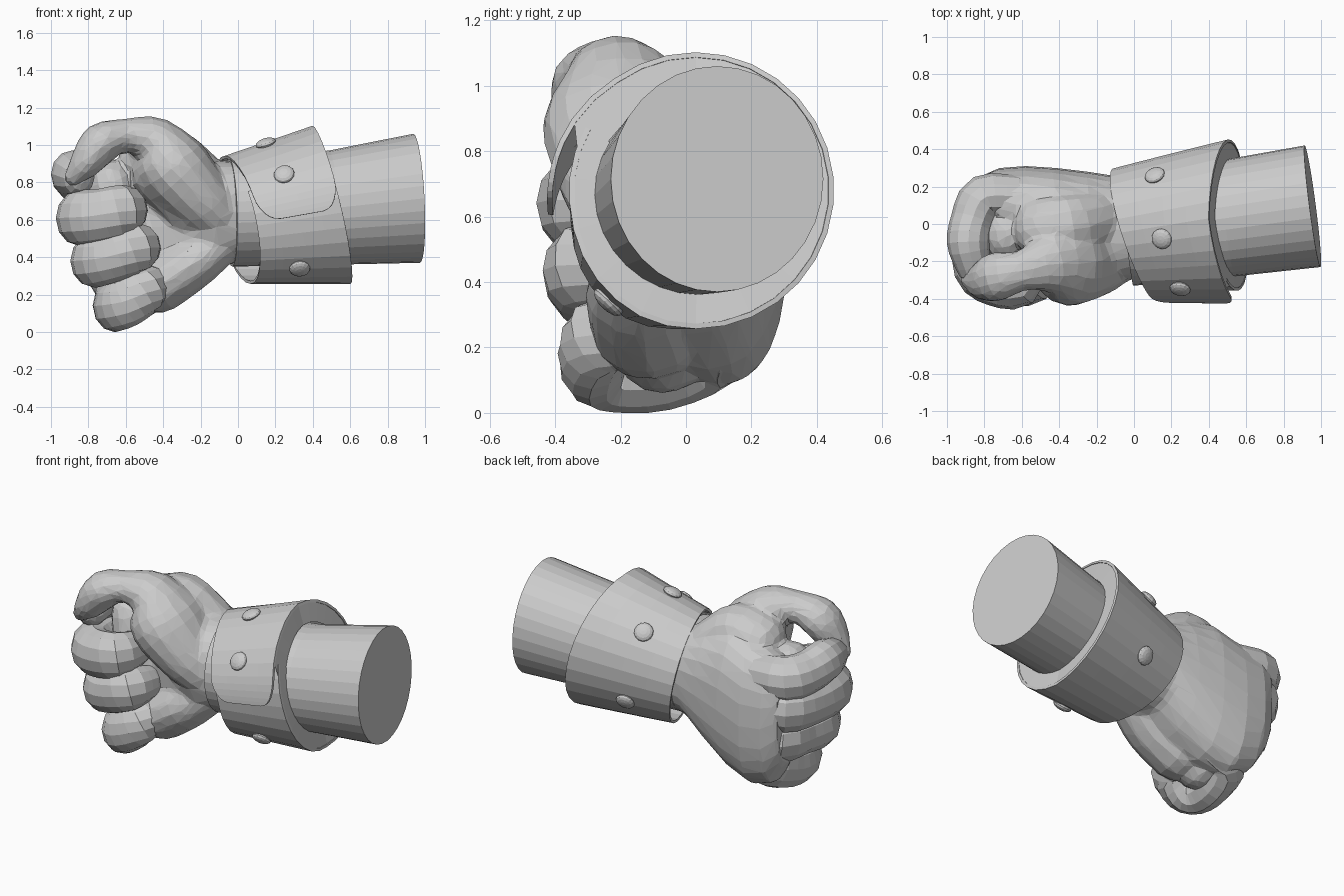
import bpy, bmesh, math
from mathutils import Vector

cube = bpy.data.objects.get("Cube")
if cube:
    bpy.data.objects.remove(cube, do_unlink=True)

grey = bpy.data.materials.new("plain_grey")
grey.use_nodes = True
colour = (0.6, 0.6, 0.6, 1)
grey.diffuse_color = colour
grey.node_tree.nodes["Principled BSDF"].inputs["Base Color"].default_value = colour


def add_object(name, bm):
    mesh = bpy.data.meshes.new(name)
    bmesh.ops.recalc_face_normals(bm, faces=bm.faces)
    bm.to_mesh(mesh)
    bm.free()
    mesh.materials.append(grey)
    obj = bpy.data.objects.new(name, mesh)
    bpy.context.scene.collection.objects.link(obj)
    return obj


def loft(bm, rings, closed=True, caps=True):
    """Bridge successive rows of points with quads."""
    rows = [[bm.verts.new(p) for p in ring] for ring in rings]
    n = len(rows[0])
    for a, b in zip(rows, rows[1:]):
        for i in range(n if closed else n - 1):
            j = (i + 1) % n
            bm.faces.new((a[i], a[j], b[j], b[i]))
    if caps:
        bm.faces.new(rows[0])
        bm.faces.new(rows[-1])


def slanted_ring(x, y, z, ry, rz, ty=0, tz=0, sides=32, power=1.0):
    """Ellipse around the arm axis, sheared along x by its tilt."""
    ring = []
    for i in range(sides):
        a = math.tau * i / sides
        s, c = math.sin(a), math.cos(a)
        dy = ry * math.copysign(abs(s) ** power, s)
        dz = rz * math.copysign(abs(c) ** power, c)
        ring.append((x + ty * dy + tz * dz, y + dy, z + dz))
    return ring


def tube(bm, points, ref, stretch=1.0, sides=12, steps=3):
    """Rounded tube through (x, y, z, radius) points; stretch widens it along ref."""
    pts = [Vector(p) for p in points]
    ext = [2 * pts[0] - pts[1]] + pts + [2 * pts[-1] - pts[-2]]
    path = []
    for p0, p1, p2, p3 in zip(ext, ext[1:], ext[2:], ext[3:]):
        for k in range(steps):
            t = k / steps
            path.append(0.5 * (2 * p1 + (p2 - p0) * t + (2 * p0 - 5 * p1 + 4 * p2 - p3) * t * t
                               + (3 * p1 - p0 - 3 * p2 + p3) * t ** 3))
    path.append(pts[-1])
    ref = Vector(ref)
    stations = []
    last = len(path) - 1
    for i, p in enumerate(path):
        tan = (path[min(i + 1, last)].xyz - path[max(i - 1, 0)].xyz).normalized()
        stations.append((p.xyz, tan, p.w))
    # Domed ends
    (p0, t0, r0), (p1, t1, r1) = stations[0], stations[-1]
    bends = [math.radians(d) for d in (28, 55, 78)]
    start = [(p0 - t0 * r0 * math.sin(a), t0, r0 * math.cos(a)) for a in reversed(bends)]
    end = [(p1 + t1 * r1 * math.sin(a), t1, r1 * math.cos(a)) for a in bends]
    rings = []
    for p, tan, r in start + stations + end:
        up = (ref - tan * ref.dot(tan)).normalized()
        side = tan.cross(up)
        rings.append([p + up * r * stretch * math.cos(a) + side * r * math.sin(a)
                      for a in (math.tau * k / sides for k in range(sides))])
    loft(bm, rings)


# Sleeve
bm = bmesh.new()
loft(bm, [slanted_ring(-0.04, -0.03, 0.64, 0.30, 0.29, -0.12, -0.03),
          slanted_ring(0.5, 0.03, 0.665, 0.31, 0.305, -0.12, -0.05),
          slanted_ring(0.955, 0.095, 0.715, 0.325, 0.345, -0.13, -0.05)])
add_object("sleeve", bm)


# Cuff: a wrapped sheet whose rounded flap overlaps at the front
def cuff_point(deg, v):
    a = math.radians(deg)
    lift = 0.035 * max(0, (-35 - deg) / 60) - 0.035 * min(1, max(0, (deg - 200) / 60))
    r = 0.335 + 0.08 * v + lift
    dy, dz = r * math.sin(a), r * math.cos(a)
    left = -0.32 * dy - 0.2 * dz
    right = 0.5 - 0.05 * dy - 0.24 * dz + 0.03 * abs(math.sin(a))
    return Vector((left + (right - left) * v, -0.045 + 0.075 * v + dy, 0.6 + 0.08 * v + dz))


FLAP, UNDER, CORNER = -92, 300, 22
angles = [FLAP + d for d in (0, 1, 3, 6, 11, 16, 22)]
angles += [-60 + 12 * i for i in range(31)]
rows = []
for deg in angles:
    s = min(1, (deg - FLAP) / CORNER)
    inset = 0.24 * (1 - math.sqrt(1 - (1 - s) ** 2))
    rows.append([cuff_point(deg, inset + (1 - 2 * inset) * k / 4) for k in range(5)])
bm = bmesh.new()
loft(bm, rows, closed=False, caps=False)
cuff = add_object("cuff", bm)
solid = cuff.modifiers.new("thickness", "SOLIDIFY")
solid.thickness = 0.016
solid.offset = 0

# Flat lining closing the wide end of the cuff onto the sleeve
bm = bmesh.new()
outer = [cuff_point(-60 + 12 * i, 0.995) for i in range(30)]
hub = Vector((0.52, 0.04, 0.675))
loft(bm, [outer, [hub.lerp(p, 0.72) for p in outer]], caps=False)
add_object("cuff_lining", bm)

# Buttons round the cuff
for n, deg in enumerate((-58, -10, 46, 116, 217)):
    p = cuff_point(deg, 0.43)
    normal = (cuff_point(deg + 2, 0.43) - p).cross(cuff_point(deg, 0.5) - p).normalized()
    if normal.dot(Vector((0, math.sin(math.radians(deg)), math.cos(math.radians(deg))))) < 0:
        normal.negate()
    bm = bmesh.new()
    bmesh.ops.create_uvsphere(bm, u_segments=14, v_segments=8, radius=0.056)
    bmesh.ops.scale(bm, vec=(1, 1, 0.45), verts=bm.verts)
    button = add_object(f"button_{n + 1}", bm)
    button.location = p + normal * 0.012
    button.rotation_euler = normal.to_track_quat("Z", "Y").to_euler()

# Palm, back of the hand and thumb, fused into one faceted skin
bm = bmesh.new()
hand_rings = [  # x, front, back, bottom, top
    (0.02, -0.29, 0.24, 0.37, 0.91), (-0.12, -0.32, 0.26, 0.35, 0.92),
    (-0.25, -0.26, 0.28, 0.24, 0.97), (-0.42, -0.18, 0.30, 0.13, 1.0),
    (-0.58, -0.12, 0.31, 0.08, 0.94), (-0.72, -0.06, 0.30, 0.13, 0.91),
    (-0.81, 0.03, 0.26, 0.28, 0.88)]
loft(bm, [slanted_ring(x, (f + b) / 2, (lo + hi) / 2, (b - f) / 2, (hi - lo) / 2, sides=24, power=0.85)
          for x, f, b, lo, hi in hand_rings])
# Thumb
tube(bm, [(-0.12, -0.14, 0.63, 0.16), (-0.22, -0.18, 0.73, 0.18), (-0.36, -0.2, 0.89, 0.2),
          (-0.46, -0.21, 1.02, 0.14), (-0.6, -0.25, 1.05, 0.09), (-0.73, -0.28, 1.01, 0.11),
          (-0.81, -0.3, 0.91, 0.09), (-0.88, -0.29, 0.83, 0.05)], (0, 1, 0), 1.2, 16)
# Ball of the thumb spreading over the palm
tube(bm, [(-0.22, -0.14, 0.66, 0.17), (-0.42, -0.18, 0.84, 0.15)], (0, 1, 0), 1.1)
# Web between thumb and first finger
tube(bm, [(-0.2, 0.02, 0.84, 0.13), (-0.36, -0.02, 0.94, 0.15), (-0.5, -0.03, 0.92, 0.14)], (0, 1, 0), 1.2)
# Heel of the hand below the palm
tube(bm, [(-0.1, -0.13, 0.47, 0.12), (-0.25, -0.14, 0.36, 0.14), (-0.42, -0.11, 0.25, 0.15)], (0, 1, 0), 1.2)
# Flesh inside the curled fingers
tube(bm, [(-0.54, -0.07, 0.18, 0.12), (-0.6, -0.09, 0.45, 0.14), (-0.68, -0.05, 0.79, 0.13)], (0, 1, 0), 1.2)
hand = add_object("hand_with_thumb", bm)
skin = hand.modifiers.new("fuse", "REMESH")
skin.mode = "VOXEL"
skin.voxel_size = 0.018
soften = hand.modifiers.new("soften", "SMOOTH")
soften.iterations = 3
facets = hand.modifiers.new("facets", "DECIMATE")
facets.ratio = 0.06

# Fingers: knuckle, bend, second bend, tip
fingers = {
    "index_finger": ([(-0.62, 0.15, 0.79, 0.11), (-0.8, 0.14, 0.8, 0.125), (-0.865, 0.02, 0.82, 0.115),
                      (-0.885, -0.1, 0.845, 0.115), (-0.86, -0.22, 0.83, 0.095)], 1.1),
    "middle_finger": ([(-0.62, 0.15, 0.62, 0.11), (-0.79, 0.14, 0.62, 0.125), (-0.85, -0.02, 0.61, 0.115),
                       (-0.84, -0.24, 0.61, 0.125), (-0.74, -0.32, 0.62, 0.12),
                       (-0.61, -0.33, 0.65, 0.115), (-0.57, -0.2, 0.65, 0.09)], 1.2),
    "ring_finger": ([(-0.58, 0.14, 0.42, 0.11), (-0.74, 0.13, 0.41, 0.125), (-0.77, -0.04, 0.39, 0.115),
                     (-0.765, -0.23, 0.38, 0.125), (-0.67, -0.31, 0.4, 0.115),
                     (-0.54, -0.31, 0.45, 0.115), (-0.5, -0.18, 0.45, 0.09)], 1.15),
    "little_finger": ([(-0.48, 0.1, 0.24, 0.1), (-0.62, 0.07, 0.21, 0.12), (-0.655, -0.08, 0.15, 0.12),
                       (-0.65, -0.22, 0.14, 0.115), (-0.59, -0.28, 0.16, 0.11),
                       (-0.48, -0.27, 0.23, 0.1), (-0.46, -0.16, 0.25, 0.09)], 1.2),
}
for name, (path, width) in fingers.items():
    bm = bmesh.new()
    tube(bm, path, (0, 0, 1), width)
    add_object(name, bm)
